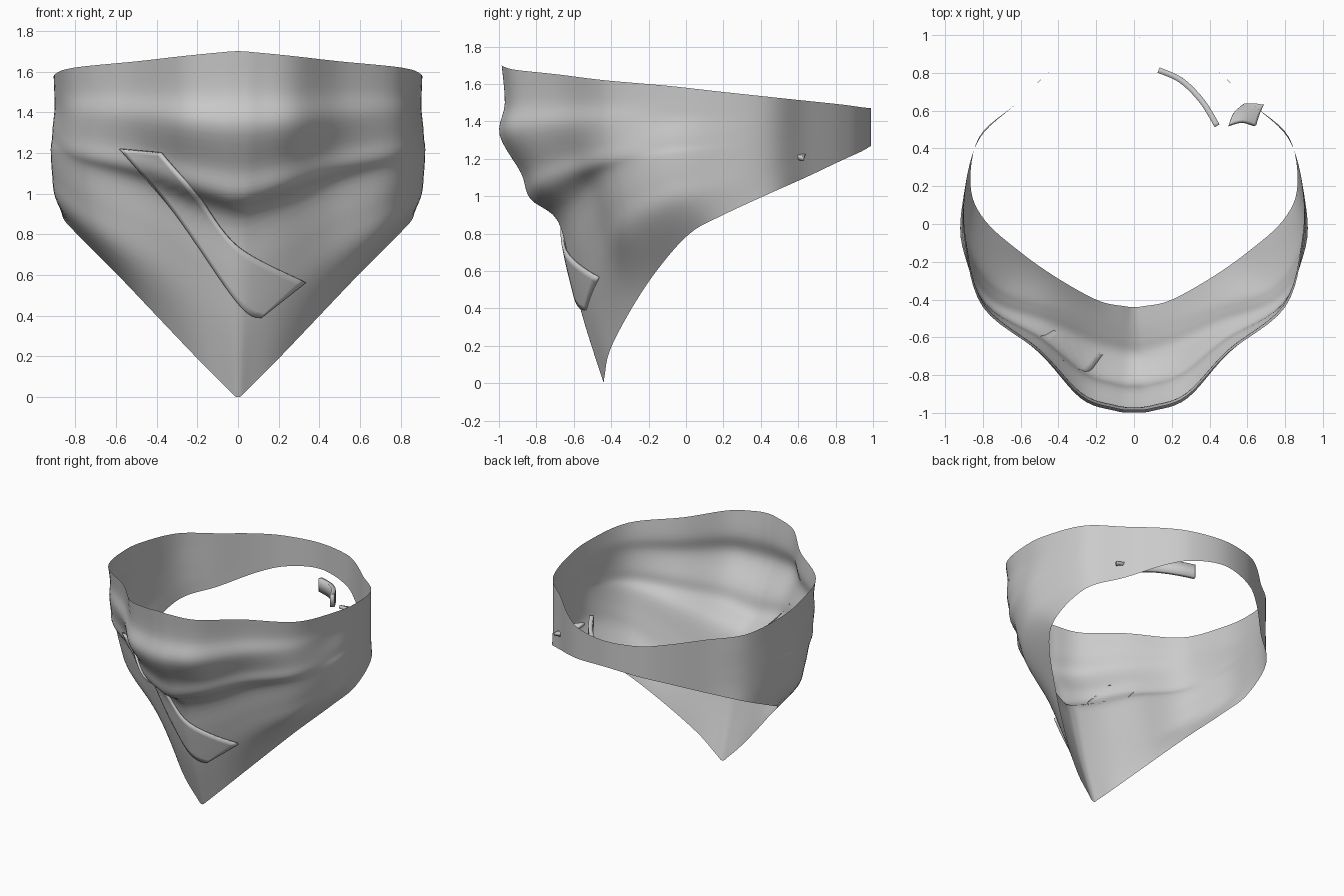
import bpy, math
from mathutils import Vector
from mathutils.bvhtree import BVHTree

if "Cube" in bpy.data.objects:
    bpy.data.objects.remove(bpy.data.objects["Cube"])


def spline(pts, steps, closed=False):
    # Catmull-Rom through the points
    n = len(pts)
    out = []
    for i in range(n if closed else n - 1):
        def get(k):
            return pts[k % n] if closed else pts[max(0, min(n - 1, k))]
        a, b, c, d = (get(i + k) for k in (-1, 0, 1, 2))
        for s in range(steps):
            t = s / steps
            out.append(0.5 * (2 * b + (c - a) * t + (2 * a - 5 * b + 4 * c - d) * t * t
                              + (3 * b - a - 3 * c + d) * t ** 3))
    if not closed:
        out.append(pts[-1].copy())
    return out


def grid_mesh(name, cols, closed=False, thickness=0):
    # columns of points (top to bottom) skinned into a sheet
    n, m = len(cols), len(cols[0])
    verts = [p for c in cols for p in c]
    faces = []
    for i in range(n if closed else n - 1):
        k = (i + 1) % n
        for j in range(m - 1):
            faces.append((i * m + j, i * m + j + 1, k * m + j + 1, k * m + j))
    me = bpy.data.meshes.new(name)
    me.from_pydata(verts, [], faces)
    ob = bpy.data.objects.new(name, me)
    bpy.context.collection.objects.link(ob)
    if thickness:
        mod = ob.modifiers.new("Thickness", 'SOLIDIFY')
        mod.thickness = thickness
        mod.offset = 0
    bpy.context.view_layer.objects.active = ob
    ob.select_set(True)
    bpy.ops.object.shade_smooth_by_angle(angle=math.radians(50))
    ob.select_set(False)
    return ob, verts, faces


# Cloth: top rim point, bottom rim point, share of the front fold profile
columns = [
    ((0, -.985, 1.70), (0, -.44, 0), 1),
    ((.10, -.975, 1.693), (.05, -.435, .04), 1),
    ((.28, -.91, 1.675), (.19, -.405, .18), 1),
    ((.50, -.68, 1.65), (.40, -.29, .40), .8),
    ((.80, -.44, 1.62), (.60, -.15, .61), .45),
    ((.895, -.10, 1.59), (.79, .02, .80), 0),
    ((.895, .17, 1.56), (.865, .20, .90), 0),
    ((.82, .45, 1.53), (.82, .46, 1.02), 0),
    ((.62, .64, 1.51), (.62, .64, 1.10), 0),
    ((.42, .83, 1.49), (.42, .83, 1.19), 0),
    ((.25, .94, 1.475), (.25, .94, 1.24), 0),
    ((0, .99, 1.47), (0, .99, 1.27), 0),
]
drop = [0, .12, .22, .34, .42, .49, .65, .81, 1]
front = [0, .03, -.02, .19, .28, .55, .68, .81, 1]
side = [0, .05, .06, -.05, -.09, -.14, -.05, .15, 1]


def column(top, bottom, w, sx):
    t, b = Vector(top), Vector(bottom)
    pts = []
    for d, f, s in zip(drop, front, side):
        p = t.lerp(b, w * f + (1 - w) * s)
        p.z = t.z + (b.z - t.z) * d
        p.x *= sx
        pts.append(p)
    return pts


right = [column(*c, 1) for c in columns]
left = [column(*c, -1) for c in columns[1:-1]][::-1]
ring = right + left
rows = [spline([c[j] for c in ring], 6, True) for j in range(len(drop))]
cols = [spline(list(c), 5) for c in zip(*rows)]
cloth, cv, cf = grid_mesh("cloth_wrap", cols, closed=True)

# Front patch: ribbon laid on the cloth
tree = BVHTree.FromPolygons(cv, cf)
edge_a = [Vector(p) for p in ((-.58, 0, 1.22), (-.32, 0, .92), (0, 0, .46), (.11, 0, .39))]
edge_b = [Vector(p) for p in ((-.38, 0, 1.20), (-.20, 0, .99), (0, 0, .74), (.33, 0, .565))]
patch = []
for a, b in zip(spline(edge_a, 8), spline(edge_b, 8)):
    line = []
    for i in range(9):
        p = b.lerp(a, i / 8)
        hit = tree.ray_cast(Vector((p.x, -3, p.z)), Vector((0, 1, 0)))[0]
        line.append(Vector((p.x, (hit.y if hit else -.6) - .012, p.z)))
    patch.append(line)
grid_mesh("front_patch", patch, thickness=.016)

# Back tie: narrow curved strip inside the back of the wrap
path = [Vector(p) for p in ((.13, .815, 1.25), (.25, .76, 1.26), (.36, .65, 1.29), (.44, .52, 1.32))]
grid_mesh("back_tie", [[p + Vector((0, 0, .05)), p, p - Vector((0, 0, .05))]
                       for p in spline(path, 6)], thickness=.03)

# Tie end: short tapering tab poking out through the cloth
tab = [[Vector((.50, .52, 1.29)), Vector((.57, .54, 1.27)), Vector((.64, .52, 1.23))],
       [Vector((.53, .59, 1.26)), Vector((.59, .59, 1.24)), Vector((.66, .58, 1.21))],
       [Vector((.58, .635, 1.23)), Vector((.63, .635, 1.21)), Vector((.685, .63, 1.20))]]
tab = [spline(list(c), 4) for c in zip(*[spline(r, 4) for r in tab])]
grid_mesh("tie_end", tab, thickness=.025)
